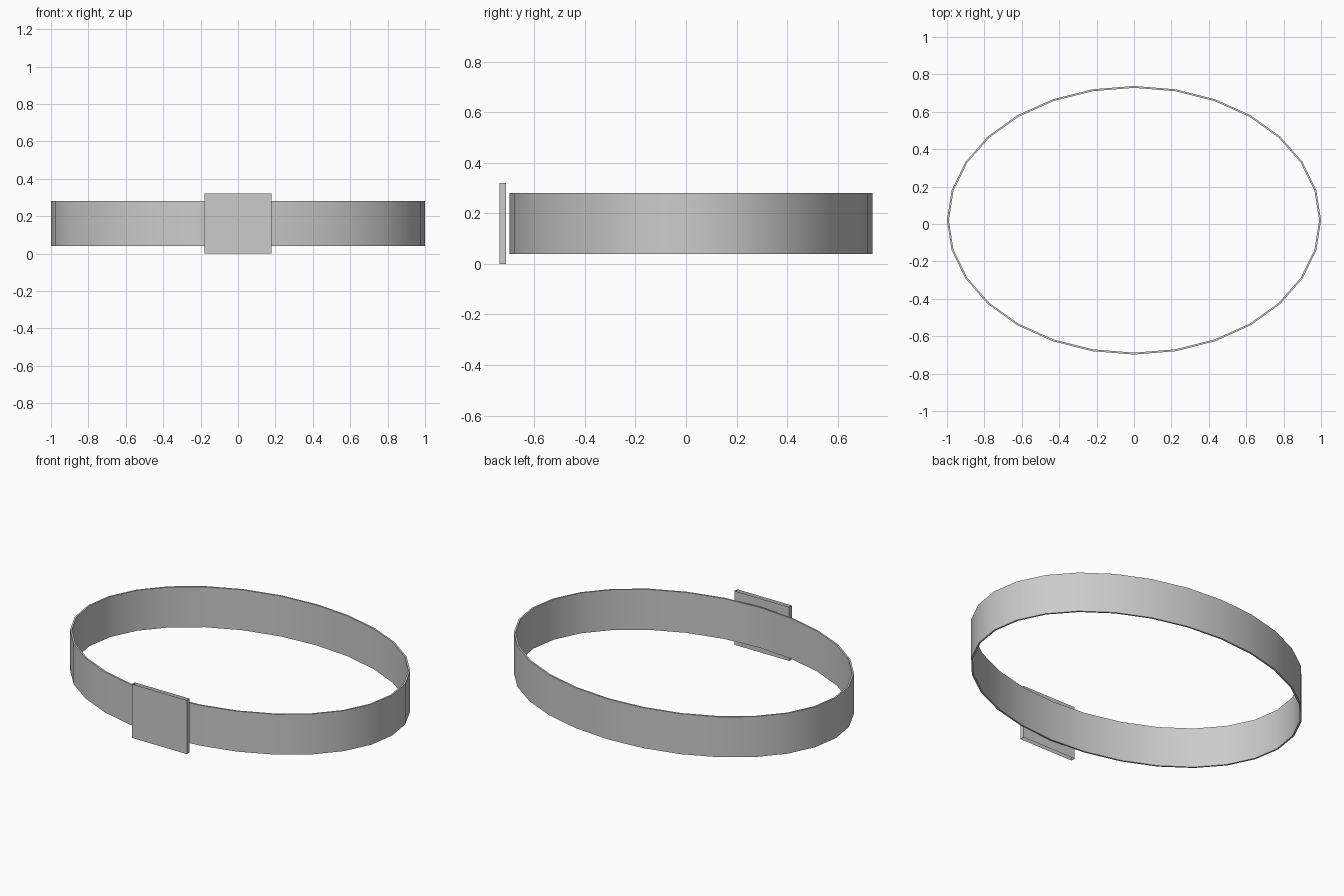
import bpy, bmesh, math

if "Cube" in bpy.data.objects:
    bpy.data.objects.remove(bpy.data.objects["Cube"])

grey = bpy.data.materials.new("grey")
grey.diffuse_color = (0.6, 0.6, 0.6, 1)
grey.use_nodes = True
grey.node_tree.nodes["Principled BSDF"].inputs["Base Color"].default_value = grey.diffuse_color


def make_object(name, bm):
    mesh = bpy.data.meshes.new(name)
    bm.to_mesh(mesh)
    bm.free()
    mesh.materials.append(grey)
    obj = bpy.data.objects.new(name, mesh)
    bpy.context.collection.objects.link(obj)
    bpy.context.view_layer.objects.active = obj
    obj.select_set(True)
    bpy.ops.object.shade_smooth_by_angle(angle=math.radians(30))
    obj.select_set(False)
    return obj


# Oval strap: 28-sided thin band
N = 28
bm = bmesh.new()
rings = []
for inset, z in ((0, 0.04), (0, 0.28), (0.01, 0.28), (0.01, 0.04)):
    rings.append([bm.verts.new(((1 - inset) * math.cos(2 * math.pi * i / N),
                                0.02 + (0.718 - inset) * math.sin(2 * math.pi * i / N), z))
                  for i in range(N)])
for k in range(4):
    a, b = rings[k], rings[(k + 1) % 4]
    for i in range(N):
        j = (i + 1) % N
        bm.faces.new((a[i], a[j], b[j], b[i]))
make_object("strap", bm)

# Buckle: flat sleeve, open at top and bottom
bm = bmesh.new()
corners = [(-0.18, -0.738), (0.18, -0.738), (0.18, -0.712), (-0.18, -0.712)]
low, high = [[bm.verts.new((x, y, z)) for x, y in corners] for z in (0, 0.32)]
for i in range(4):
    j = (i + 1) % 4
    bm.faces.new((low[i], low[j], high[j], high[i]))
make_object("buckle", bm)
